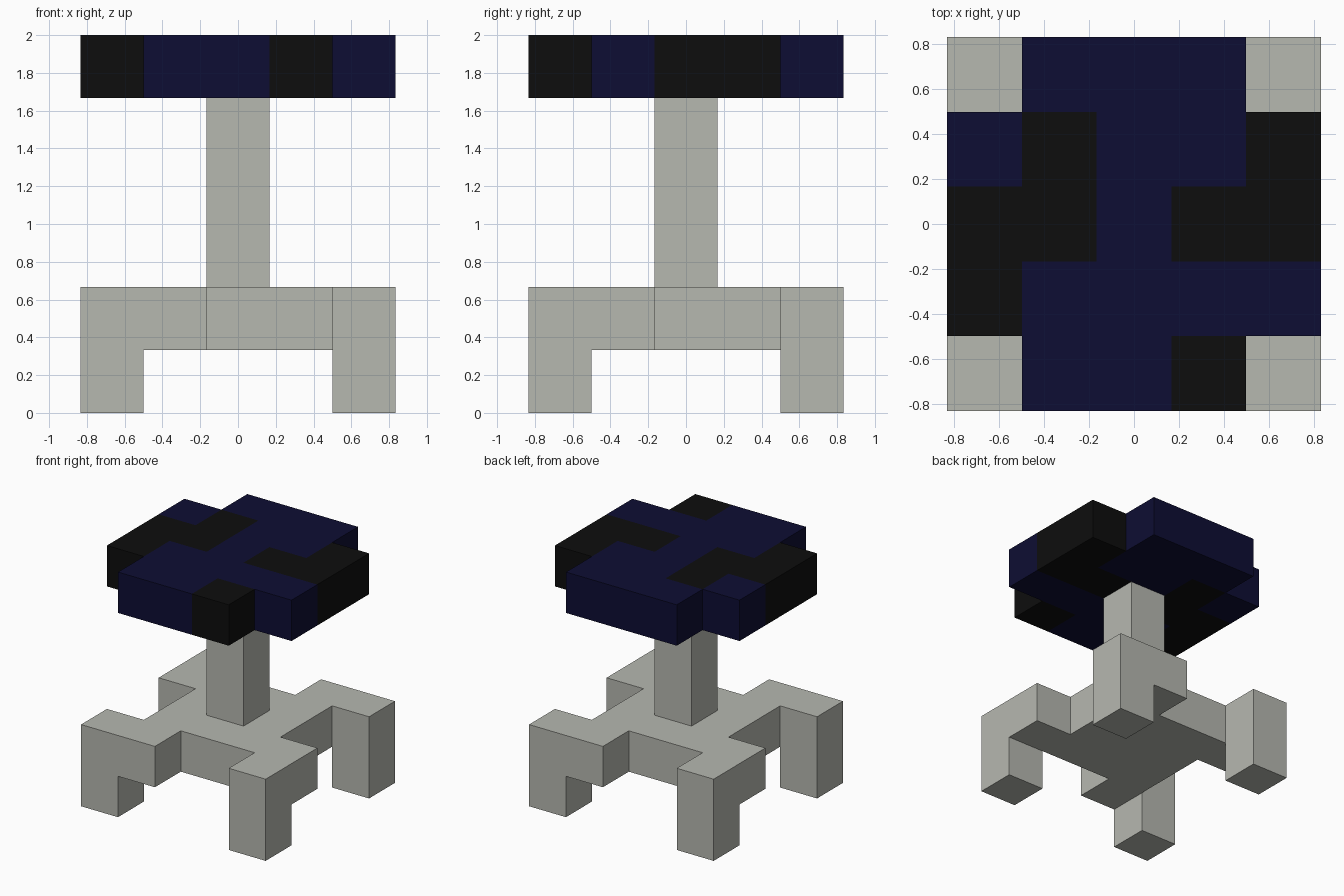
import bpy, bmesh, math
from mathutils import Vector

cube = bpy.data.objects.get("Cube")
if cube:
    bpy.data.objects.remove(cube, do_unlink=True)

U = 1 / 3  # edge length of one block


def material(name, rgb):
    m = bpy.data.materials.new(name)
    m.use_nodes = True
    m.diffuse_color = (*rgb, 1)
    bsdf = next(n for n in m.node_tree.nodes if n.type == 'BSDF_PRINCIPLED')
    bsdf.inputs["Base Color"].default_value = (*rgb, 1)
    return m


grey = material("pale grey", (0.468, 0.479, 0.434))
navy = material("dark navy", (0.004, 0.004, 0.033))
black = material("black", (0.004, 0.004, 0.004))

AXES = [Vector(a) * s for a in ((1, 0, 0), (0, 1, 0), (0, 0, 1)) for s in (1, -1)]


def build_blocks(name, cells, mats):
    """Skin the outside of a set of blocks; cells maps (x, y, z) to a material index."""
    bm = bmesh.new()
    for cell, index in cells.items():
        centre = Vector(cell) + Vector((0, 0, 0.5))
        for n in AXES:
            if tuple(int(c) for c in Vector(cell) + n) in cells:
                continue
            u = Vector((n.y, n.z, n.x))
            v = n.cross(u)
            corners = [(centre + (n + u * a + v * b) / 2) * U
                       for a, b in ((-1, -1), (1, -1), (1, 1), (-1, 1))]
            bm.faces.new([bm.verts.new(c) for c in corners]).material_index = index
    bmesh.ops.remove_doubles(bm, verts=bm.verts, dist=0.001)
    bmesh.ops.dissolve_limit(bm, angle_limit=math.radians(1), verts=bm.verts,
                             edges=bm.edges, delimit={'MATERIAL'})
    bmesh.ops.recalc_face_normals(bm, faces=bm.faces)
    mesh = bpy.data.meshes.new(name)
    bm.to_mesh(mesh)
    bm.free()
    for m in mats:
        mesh.materials.append(m)
    obj = bpy.data.objects.new(name, mesh)
    bpy.context.collection.objects.link(obj)


# Base: square platform with four pinwheel arms, each ending in a leg
base = {(x, y, 1): 0 for x in (-1, 0, 1) for y in (-1, 0, 1)}
arm = [(-1, -2, 1), (-2, -2, 1), (-2, -2, 0)]
for turn in range(4):
    base.update({c: 0 for c in arm})
    arm = [(-y, x, z) for x, y, z in arm]
build_blocks("legged_base", base, [grey])

# Upright post
build_blocks("post", {(0, 0, z): 0 for z in (2, 3, 4)}, [grey])

# Notched slab with navy (N) and black (B) patches, rows from back to front
pattern = [" NNN ",
           "NBNNB",
           "BBNBB",
           "BNNNN",
           " NNB "]
slab = {(x - 2, 2 - row, 5): "NB".index(c)
        for row, line in enumerate(pattern)
        for x, c in enumerate(line) if c != " "}
build_blocks("patched_top", slab, [navy, black])
